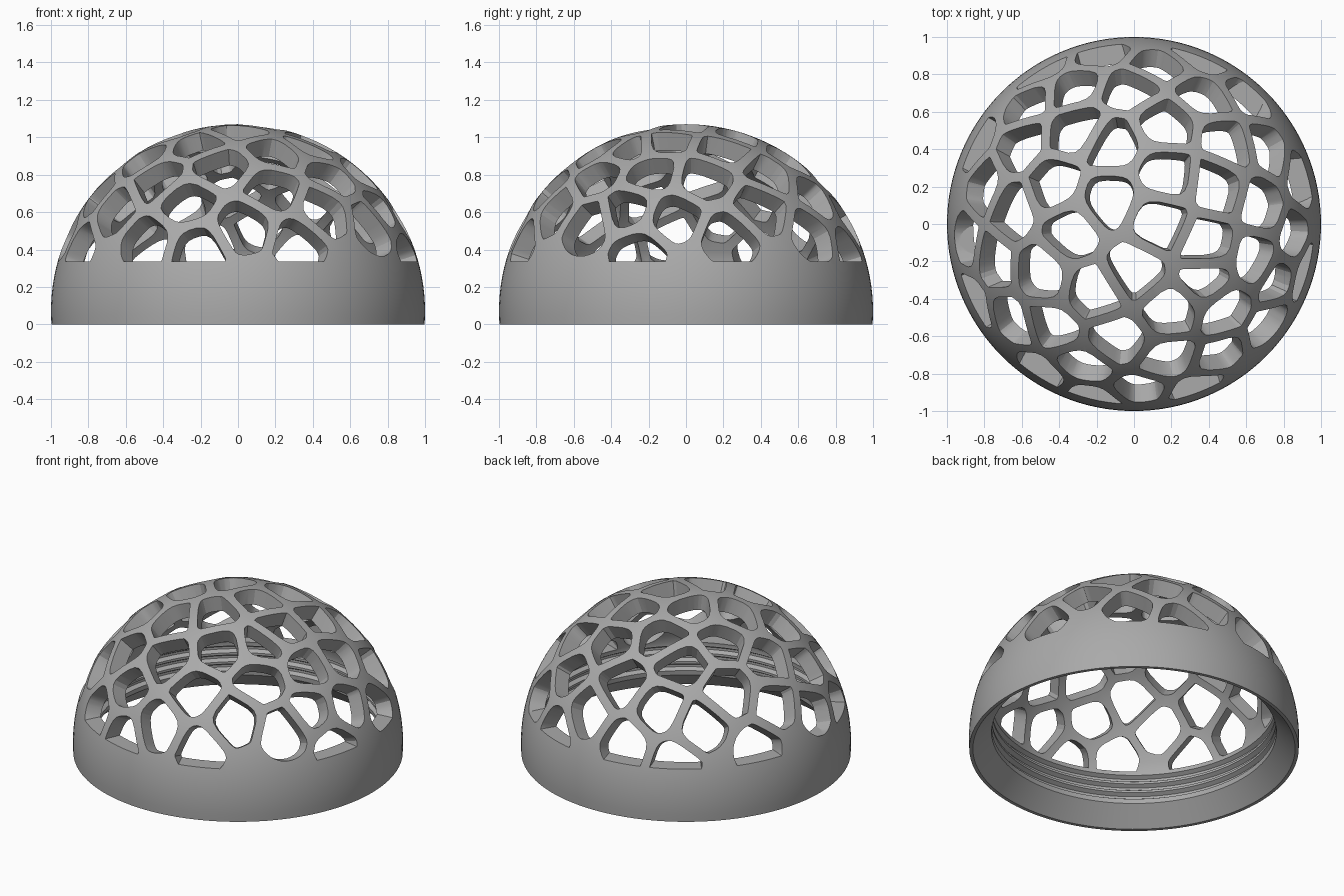
import bpy, bmesh, math
from mathutils import Vector

if "Cube" in bpy.data.objects:
    bpy.data.objects.remove(bpy.data.objects["Cube"], do_unlink=True)

CENTRE = Vector((0, 0, 0.07))
INNER = 0.9
BAND_TOP = 0.335
HALF_STRUT = 0.028
MAX_HOLE = 0.17

# Plan positions (x, y) of the openings, one row per sector
OPENINGS = [
    (.13, .01), (-.14, .13), (.18, .27), (-.34, -.04), (0, -.25), (.4, -.12),
    (-.12, .43), (.17, .54), (.45, .21), (-.43, .21), (-.31, .5), (-.03, .73),
    (.5, .44), (.38, .69), (.14, .86), (-.18, .91), (-.32, .74), (-.49, .82),
    (-.57, .65), (-.62, .42), (-.84, .43), (-.81, .2), (-.66, .07), (-.9, -.09),
    (-.76, -.2), (-.5, -.27), (-.22, -.37), (-.85, -.41), (-.66, -.52), (-.44, -.56),
    (-.09, -.63), (.21, -.47), (.39, -.3), (.65, -.18), (.69, .09), (.73, .41),
    (.89, .24), (.86, -.08), (.91, -.26), (.78, -.31), (.49, -.47), (.72, -.53),
    (.46, -.71), (.19, -.73), (.03, -.89), (.33, -.87), (-.28, -.76), (-.22, -.92),
    (-.49, -.79), (.61, .68), (.35, .88),
]
SEEDS = [Vector((x, y, math.sqrt(1 - x * x - y * y))) for x, y in OPENINGS]


def make_object(name, bm):
    bmesh.ops.recalc_face_normals(bm, faces=bm.faces)
    mesh = bpy.data.meshes.new(name)
    bm.to_mesh(mesh)
    bm.free()
    obj = bpy.data.objects.new(name, mesh)
    bpy.context.collection.objects.link(obj)
    return obj


def clip(poly, normal, offset):
    """Keep the part of a polygon on the positive side of a plane."""
    result = []
    for a, b in zip(poly, poly[1:] + poly[:1]):
        da, db = a.dot(normal) - offset, b.dot(normal) - offset
        if da >= 0:
            result.append(a)
        if da * db < 0:
            result.append(a.lerp(b, da / (da - db)))
    return result


def round_corners(poly, ratio):
    result = []
    for a, b in zip(poly, poly[1:] + poly[:1]):
        result += [a.lerp(b, ratio), a.lerp(b, 1 - ratio)]
    return result


def cell(seed):
    """Rounded cell around a seed, inset by half a strut."""
    u = seed.orthogonal().normalized()
    v = seed.cross(u)
    angles = [math.tau * i / 16 for i in range(16)]
    poly = [seed + (u * math.cos(a) + v * math.sin(a)) * MAX_HOLE for a in angles]
    for other in SEEDS:
        if 0 < (seed - other).length < 0.6:
            poly = clip(poly, (seed - other).normalized(), HALF_STRUT)
    for ratio in (0.2, 0.25):
        poly = round_corners(poly, ratio)
    # Drop points that nearly coincide
    return [p for p, q in zip(poly, poly[1:] + poly[:1]) if (p - q).length > 0.006]


# Dome profile: inner sphere, threaded neck, chamfered lip, outer sphere
def arc(radius, z_end, steps):
    end = math.acos((z_end - CENTRE.z) / radius)
    return [(radius * math.sin(end * i / steps), CENTRE.z + radius * math.cos(end * i / steps))
            for i in range(steps + 1)]


profile = arc(INNER, BAND_TOP, 20)
for top in (0.31, 0.25, 0.19):
    profile += [(0.86, top), (0.885, top - 0.015), (0.885, top - 0.03), (0.86, top - 0.045)]
profile += [(0.863, 0.115), (0.976, 0)]
profile += arc(1, 0, 32)[::-1]

bm = bmesh.new()
verts = [bm.verts.new((r, 0, z)) for r, z in profile]
edges = [bm.edges.new(pair) for pair in zip(verts, verts[1:])]
bmesh.ops.spin(bm, geom=verts + edges, axis=(0, 0, 1), cent=(0, 0, 0),
               angle=math.tau, steps=128, use_duplicate=False)
bmesh.ops.remove_doubles(bm, verts=bm.verts, dist=0.0005)
dome = make_object("dome_shell", bm)

# Radial cutters, cut off flat along the top of the solid band
bm = bmesh.new()
for seed in SEEDS:
    poly = cell(seed)
    inner = [bm.verts.new(CENTRE + p * 0.75) for p in poly]
    outer = [bm.verts.new(CENTRE + p * 1.15) for p in poly]
    bm.faces.new(inner)
    bm.faces.new(outer[::-1])
    for i in range(len(poly)):
        j = (i + 1) % len(poly)
        bm.faces.new((inner[j], inner[i], outer[i], outer[j]))
bmesh.ops.bisect_plane(bm, geom=bm.verts[:] + bm.edges[:] + bm.faces[:], dist=0.00001,
                       plane_co=(0, 0, BAND_TOP + 0.001), plane_no=(0, 0, 1), clear_inner=True)
bmesh.ops.holes_fill(bm, edges=[e for e in bm.edges if e.is_boundary], sides=0)
cutter = make_object("opening_cutter", bm)

cut = dome.modifiers.new("openings", "BOOLEAN")
cut.operation = "DIFFERENCE"
cut.solver = "EXACT"
cut.object = cutter
bpy.ops.object.select_all(action="DESELECT")
bpy.context.view_layer.objects.active = dome
dome.select_set(True)
bpy.ops.object.modifier_apply(modifier=cut.name)
bpy.data.objects.remove(cutter, do_unlink=True)
bpy.ops.object.shade_smooth_by_angle(angle=math.radians(20))

# Plain grey finish
grey = bpy.data.materials.new("plain_grey")
grey.use_nodes = True
colour = (0.4, 0.4, 0.4, 1)
grey.diffuse_color = colour
grey.node_tree.nodes["Principled BSDF"].inputs["Base Color"].default_value = colour
dome.data.materials.clear()
dome.data.materials.append(grey)
